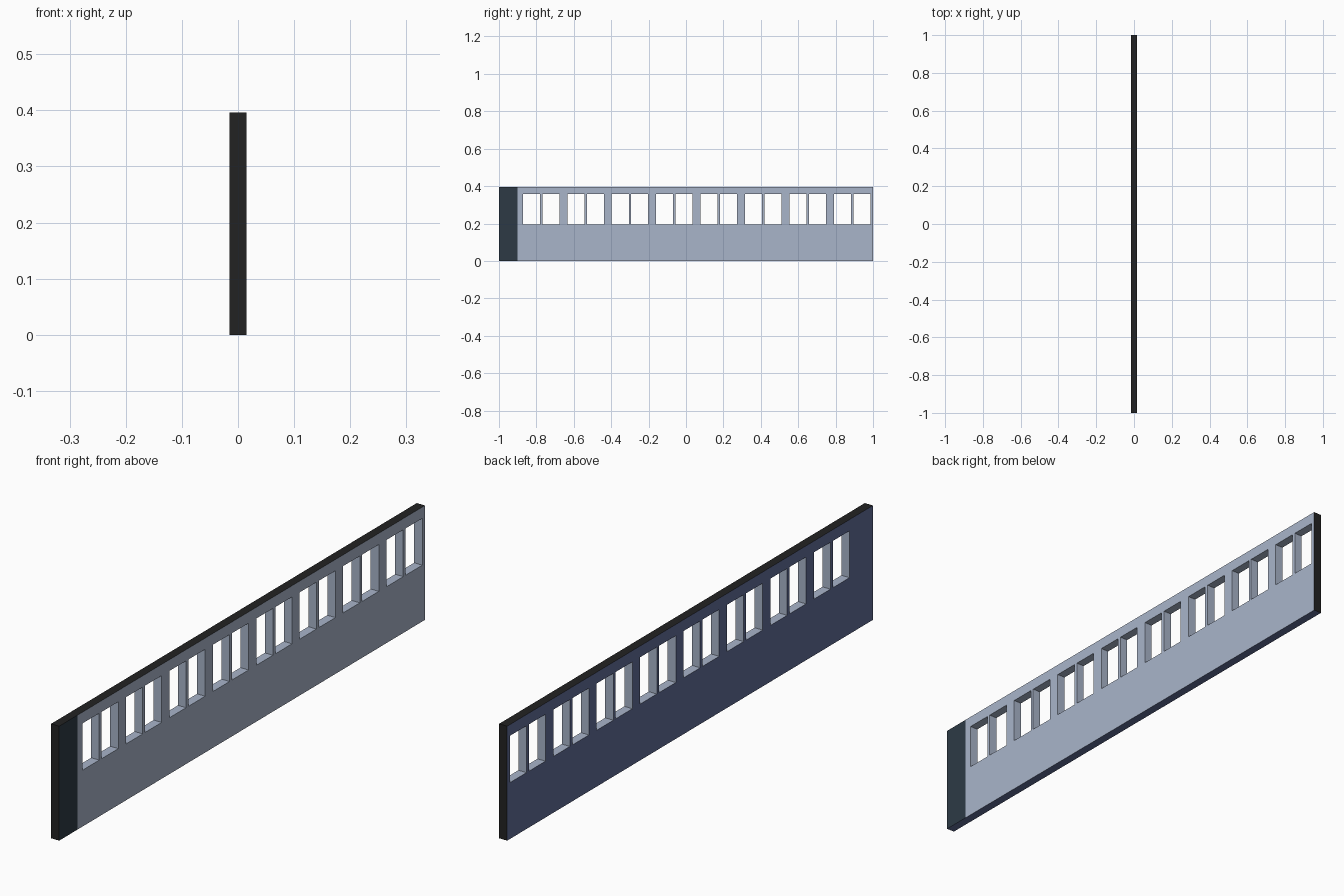
import bpy, bmesh

if "Cube" in bpy.data.objects:
    bpy.data.objects.remove(bpy.data.objects["Cube"])

# Overall sizes
HALF_T, HEIGHT = 0.0155, 0.396
SILL, HEAD = 0.195, 0.357          # window bottom and top
FIRST, PITCH = -0.872, 0.2375      # first window pair and spacing of pairs
WIDTH, STEP = 0.091, 0.104         # pane width and offset inside a pair
STRIP_Y = -0.9                     # edge of the dark end strip


def material(name, hex_code):
    rgb = [int(hex_code[i:i + 2], 16) / 255 for i in (0, 2, 4)]
    lin = [c / 12.92 if c <= 0.04045 else ((c + 0.055) / 1.055) ** 2.4 for c in rgb]
    m = bpy.data.materials.new(name)
    m.diffuse_color = (*lin, 1)
    m.use_nodes = True
    m.node_tree.nodes["Principled BSDF"].inputs["Base Color"].default_value = m.diffuse_color
    return m


PALE, BLUE, TEAL, BLACK = range(4)
mats = [material("pale blue grey", "A9B5CA"), material("slate blue", "616D99"),
        material("dark teal", "2D3A45"), material("black", "222222")]

# Window openings, eight pairs
windows = []
for i in range(8):
    for j in range(2):
        a = FIRST + i * PITCH + j * STEP
        windows.append((a, a + WIDTH))

# Wall outline as a grid of cells, leaving the windows open
ys = sorted([-1, STRIP_Y, 1] + [y for w in windows for y in w])
zs = [0, SILL, HEAD, HEIGHT]
bm = bmesh.new()
grid = [[bm.verts.new((-HALF_T, y, z)) for z in zs] for y in ys]
for i in range(len(ys) - 1):
    mid = (ys[i] + ys[i + 1]) / 2
    for k in range(3):
        if k == 1 and any(a < mid < b for a, b in windows):
            continue
        bm.faces.new((grid[i][k], grid[i + 1][k], grid[i + 1][k + 1], grid[i][k + 1]))

# Give the wall its thickness
ext = bmesh.ops.extrude_face_region(bm, geom=bm.faces[:], use_keep_orig=True)
moved = [v for v in ext["geom"] if isinstance(v, bmesh.types.BMVert)]
bmesh.ops.translate(bm, verts=moved, vec=(2 * HALF_T, 0, 0))
bmesh.ops.recalc_face_normals(bm, faces=bm.faces[:])

# Colour by facing direction and position
for f in bm.faces:
    c, n = f.calc_center_median(), f.normal
    if n.x > 0.5:
        f.material_index = TEAL if c.y < STRIP_Y else PALE
    elif n.x < -0.5 or c.z < 0.001:
        f.material_index = BLUE
    elif c.z > HEIGHT - 0.001 or abs(c.y) > 0.999:
        f.material_index = BLACK
    else:
        f.material_index = PALE    # window reveals

mesh = bpy.data.meshes.new("windowed_wall")
bm.to_mesh(mesh)
bm.free()
for m in mats:
    mesh.materials.append(m)
wall = bpy.data.objects.new("windowed_wall", mesh)
bpy.context.collection.objects.link(wall)
